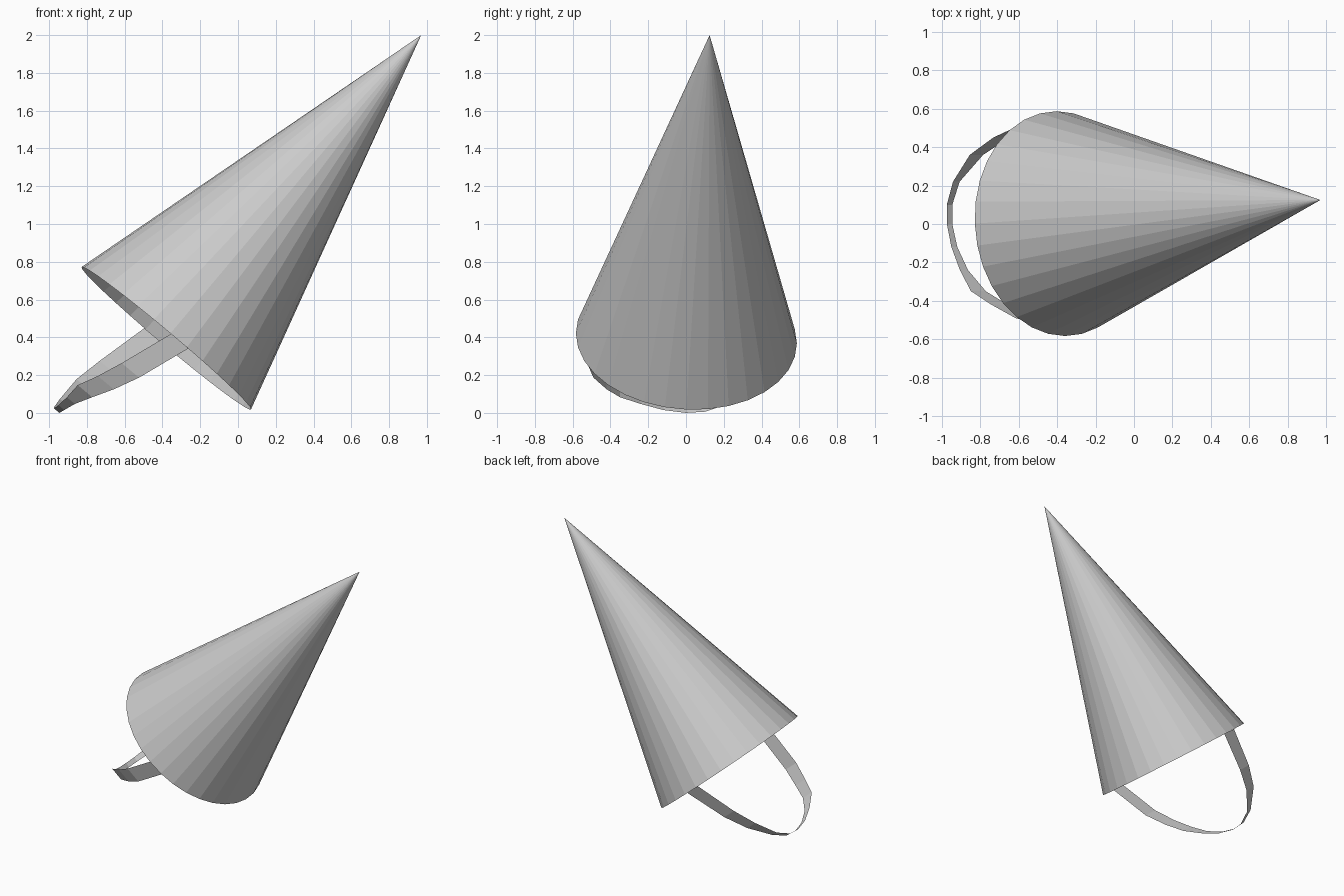
import bpy
import bmesh
from mathutils import Vector, Matrix

if "Cube" in bpy.data.objects:
    bpy.data.objects.remove(bpy.data.objects["Cube"], do_unlink=True)

# Single plain grey for paper and strap
grey = bpy.data.materials.new("light_grey")
grey.use_nodes = True
grey.diffuse_color = (0.6, 0.6, 0.6, 1)
grey.node_tree.nodes["Principled BSDF"].inputs["Base Color"].default_value = (0.6, 0.6, 0.6, 1)


def finish(name, bm):
    mesh = bpy.data.meshes.new(name)
    bm.to_mesh(mesh)
    bm.free()
    mesh.materials.append(grey)
    obj = bpy.data.objects.new(name, mesh)
    bpy.context.collection.objects.link(obj)
    return obj


# Tilted frame of the hat: axis from rim centre to tip, and slope across the rim
rim_centre = Vector((-0.38, 0.002, 0.395))
tip = Vector((0.97, 0.125, 2.0))
axis = (tip - rim_centre).normalized()
side = axis.cross(Vector((0, 1, 0))).normalized()
across = axis.cross(side)
frame = Matrix((side, across, axis)).transposed().to_4x4()
frame.translation = (rim_centre + tip) / 2

# Open faceted paper cone
bm = bmesh.new()
bmesh.ops.create_cone(bm, cap_ends=False, segments=32, radius1=0.586, radius2=0,
                      depth=(tip - rim_centre).length, matrix=frame)
bmesh.ops.remove_doubles(bm, verts=bm.verts, dist=0.0001)
finish("hat_cone", bm)

# Chin strap: flat ribbon, each entry is a centre point and the width there
strap_path = [
    (-0.30, -0.56, 0.385, 0.12), (-0.57, -0.49, 0.225, 0.12),
    (-0.70, -0.42, 0.16, 0.11), (-0.81, -0.35, 0.115, 0.10),
    (-0.885, -0.24, 0.065, 0.055), (-0.935, -0.12, 0.028, 0.04),
    (-0.96, 0.0, 0.012, 0.037), (-0.96, 0.1, 0.018, 0.037),
    (-0.925, 0.22, 0.06, 0.045), (-0.82, 0.36, 0.15, 0.09),
    (-0.69, 0.45, 0.24, 0.11), (-0.45, 0.56, 0.41, 0.12),
]
width_dir = Vector((-0.77, 0, 0.64))
bm = bmesh.new()
previous = None
for x, y, z, width in strap_path:
    offset = width_dir * width / 2
    pair = [bm.verts.new(Vector((x, y, z)) + s * offset) for s in (-1, 1)]
    if previous:
        bm.faces.new((previous[0], pair[0], pair[1], previous[1]))
    previous = pair
finish("chin_strap", bm)
